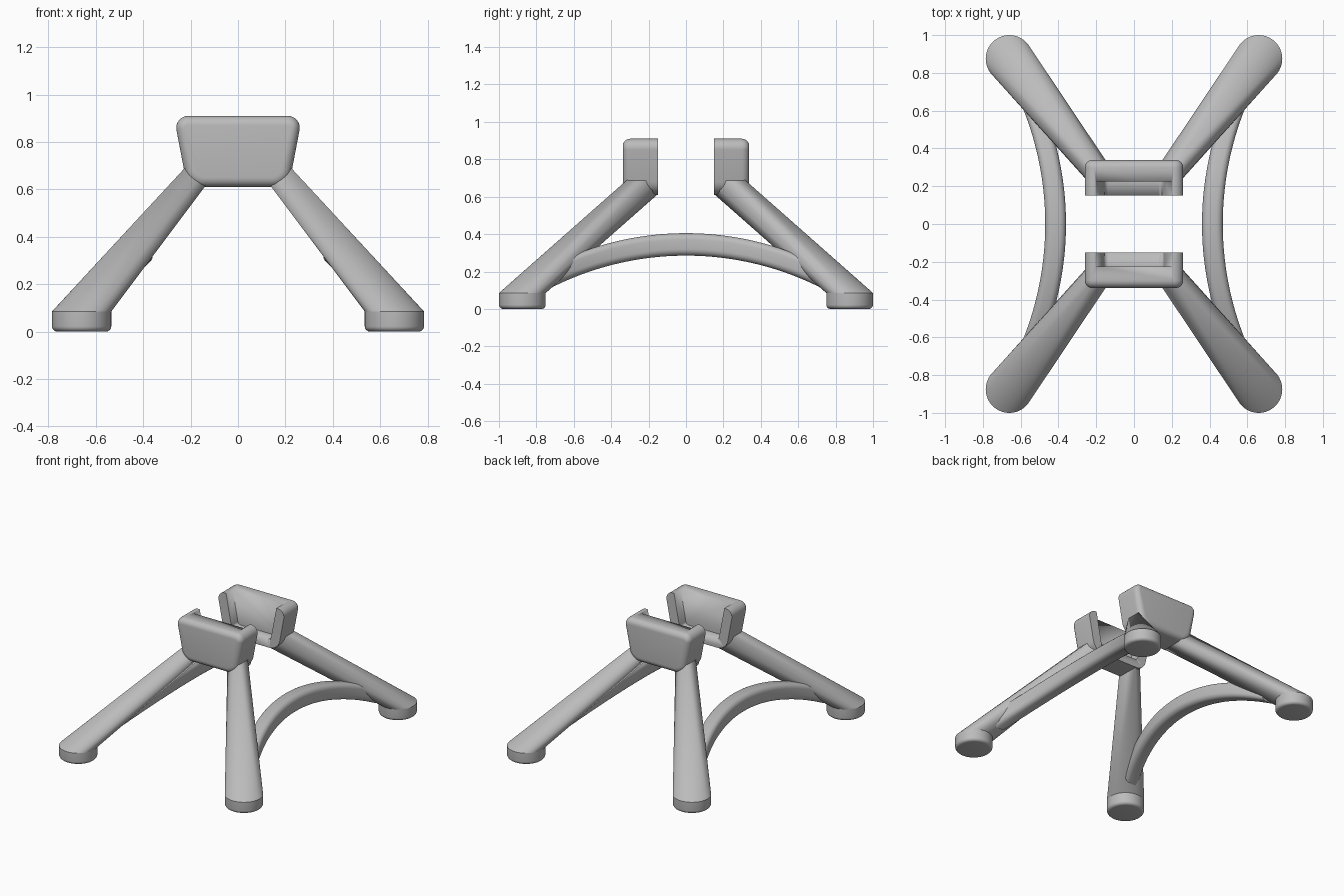
import bpy, bmesh, math
from mathutils import Vector

if "Cube" in bpy.data.objects:
    bpy.data.objects.remove(bpy.data.objects["Cube"])

grey = bpy.data.materials.new("plain grey")
grey.diffuse_color = (0.5, 0.5, 0.5, 1)
grey.use_nodes = True
grey.node_tree.nodes["Principled BSDF"].inputs["Base Color"].default_value = grey.diffuse_color


def finish(name, bm, mirror=(False, False), angle=35):
    bmesh.ops.recalc_face_normals(bm, faces=bm.faces)
    me = bpy.data.meshes.new(name)
    bm.to_mesh(me)
    bm.free()
    me.materials.append(grey)
    ob = bpy.data.objects.new(name, me)
    bpy.context.collection.objects.link(ob)
    bpy.ops.object.select_all(action='DESELECT')
    ob.select_set(True)
    bpy.context.view_layer.objects.active = ob
    bpy.ops.object.shade_smooth_by_angle(angle=math.radians(angle))
    if any(mirror):
        m = ob.modifiers.new("mirror", 'MIRROR')
        m.use_axis = (mirror[0], mirror[1], False)
        m.use_mirror_merge = False
    return ob


def rounded(corners, steps=8):
    """Polygon of (x, z, radius) corners with each corner turned into an arc."""
    out = []
    n = len(corners)
    for i, (x, z, r) in enumerate(corners):
        p = Vector((x, z))
        a = (Vector(corners[i - 1][:2]) - p).normalized()
        b = (Vector(corners[(i + 1) % n][:2]) - p).normalized()
        half = a.angle(b) / 2
        c = p + (a + b).normalized() * (r / math.sin(half))
        start = p + a * (r / math.tan(half)) - c
        end = p + b * (r / math.tan(half)) - c
        sweep = math.pi - 2 * half
        for k in range(steps + 1):
            t = k / steps
            v = (start * math.sin((1 - t) * sweep) + end * math.sin(t * sweep)) / math.sin(sweep)
            out.append(c + v)
    return out


def loft(rings):
    """Skin a list of equal-length rings and cap both ends."""
    bm = bmesh.new()
    vs = [[bm.verts.new(p) for p in ring] for ring in rings]
    n = len(vs[0])
    for r0, r1 in zip(vs, vs[1:]):
        for i in range(n):
            bm.faces.new((r0[i], r0[(i + 1) % n], r1[(i + 1) % n], r1[i]))
    bm.faces.new(vs[0])
    bm.faces.new(vs[-1])
    return bm


def tapered(top_w, top_z, low_w, low_z, r_top, r_low):
    return rounded([(-top_w, top_z, r_top), (top_w, top_z, r_top),
                    (low_w, low_z, r_low), (-low_w, low_z, r_low)])


def xz_ring(pts, y):
    return [(p.x, y, p.y) for p in pts]


# Clamp bracket: tapered block with a rounded outer edge
R = 0.04
rings = []
for y, d in [(0.15, 0)] + [(0.298 + R * math.sin(a), R * (1 - math.cos(a)))
                           for a in [k * math.pi / 12 for k in range(7)]]:
    rings.append(xz_ring(tapered(0.271 - d, 0.91 - d, 0.214 - d, 0.61 + d,
                                 0.05 - d, 0.085 - d), y))
bracket = finish("bracket", loft(rings))

# Pocket open towards the middle and the top
pocket = tapered(0.217, 1.0, 0.155, 0.67, 0.005, 0.025)
cutter = finish("pocket_cutter", loft([xz_ring(pocket, 0.05), xz_ring(pocket, 0.225)]))
cutter.hide_render = True
cutter.hide_set(True)
cut = bracket.modifiers.new("pocket", 'BOOLEAN')
cut.operation = 'DIFFERENCE'
cut.solver = 'EXACT'
cut.object = cutter
mir = bracket.modifiers.new("mirror", 'MIRROR')
mir.use_axis = (False, True, False)
mir.use_mirror_merge = False

# Round feet with a softened bottom edge
FX, FY, FR, FH = 0.66, 0.875, 0.125, 0.085


def disc(r, z, n=48):
    return [(FX + r * math.cos(2 * math.pi * i / n),
             FY + r * math.sin(2 * math.pi * i / n), z) for i in range(n)]


foot_rings = [disc(FR - 0.022 * (1 - math.sin(a)), 0.022 * (1 - math.cos(a)))
              for a in [k * math.pi / 10 for k in range(6)]]
finish("foot", loft(foot_rings + [disc(FR, FH)]), (True, True))

# Legs: tapering skin from the foot disc to the bracket's lower corner
bm = bmesh.new()
for p in disc(FR, FH) + [(0.135, 0.315, 0.618), (0.17, 0.325, 0.64), (0.225, 0.315, 0.69),
                         (0.225, 0.21, 0.69), (0.19, 0.165, 0.65), (0.14, 0.152, 0.612)]:
    bm.verts.new(p)
hull = bmesh.ops.convex_hull(bm, input=bm.verts)
bmesh.ops.delete(bm, geom=[v for v in bm.verts if not v.link_faces], context='VERTS')
finish("leg", bm, (True, True), 30)

# Arched side braces, bowed outwards towards the feet
section = rounded([(-0.055, 0.06, 0.035), (0.055, 0.06, 0.035),
                   (0.055, -0.06, 0.035), (-0.055, -0.06, 0.035)], 5)
rings = []
for k in range(41):
    y = -0.71 + 1.42 * k / 40
    x = 0.415 + 1.65 - math.sqrt(1.65 ** 2 - y * y)
    z = 0.345 - 1.6 + math.sqrt(1.6 ** 2 - y * y)
    rings.append([(x + p.x, y, z + p.y) for p in section])
finish("arched_brace", loft(rings), (True, False))
